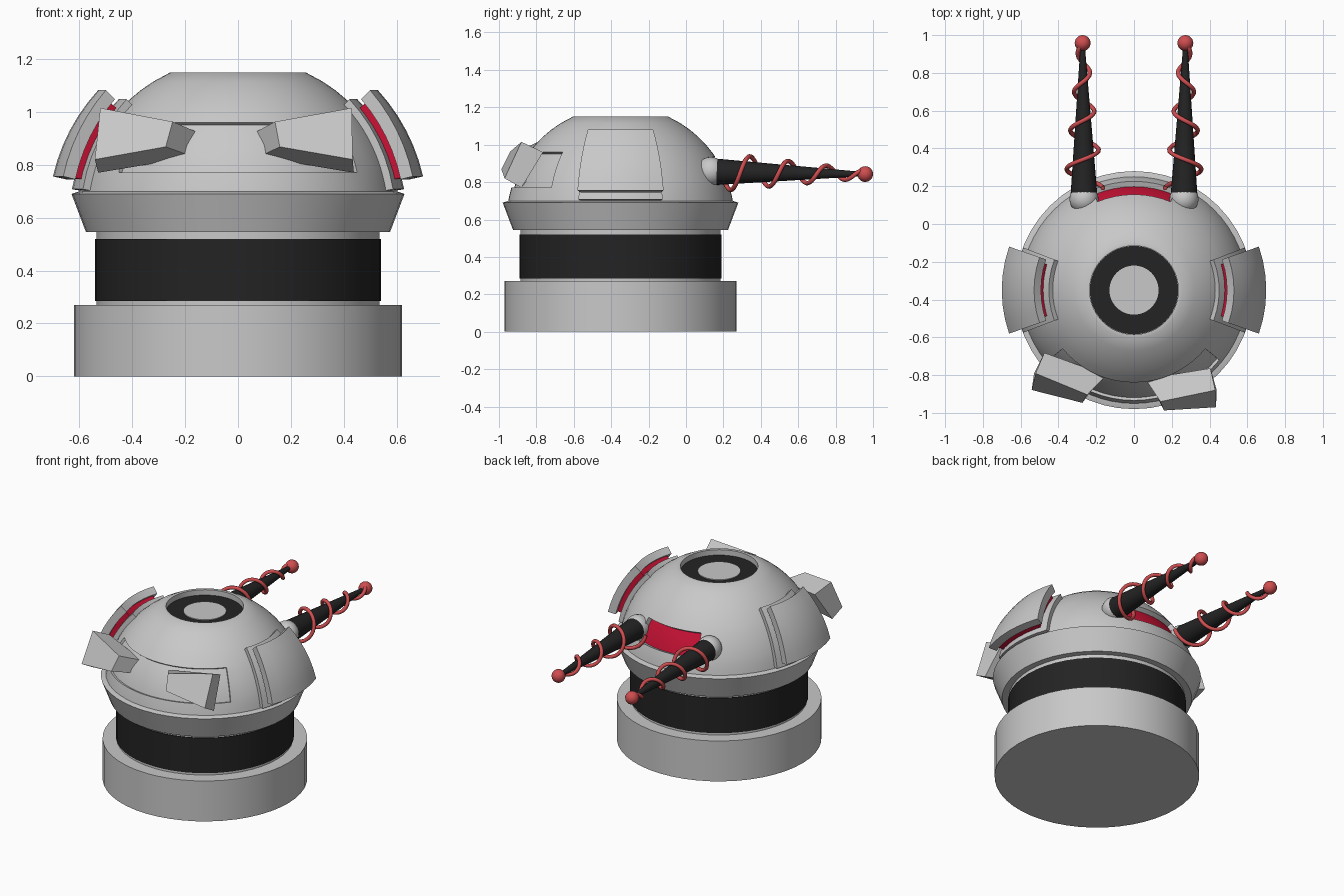
import bpy, bmesh, math
from mathutils import Matrix, Vector

if "Cube" in bpy.data.objects:
    bpy.data.objects.remove(bpy.data.objects["Cube"])

CY = -0.35          # y of the body axis
CZ, R = 0.597, 0.609  # dome sphere centre height and radius


def material(name, rgb):
    m = bpy.data.materials.new(name)
    m.diffuse_color = (*rgb, 1)
    m.use_nodes = True
    m.node_tree.nodes["Principled BSDF"].inputs["Base Color"].default_value = m.diffuse_color
    return m


GREY = material("light grey", (0.58, 0.58, 0.58))
BLACK = material("black", (0.017, 0.017, 0.017))
RED = material("crimson", (0.58, 0.006, 0.035))
CORAL = material("coral red", (0.62, 0.075, 0.08))


def finish(bm, name, mats, smooth=None):
    bmesh.ops.recalc_face_normals(bm, faces=bm.faces)
    me = bpy.data.meshes.new(name)
    bm.to_mesh(me)
    bm.free()
    ob = bpy.data.objects.new(name, me)
    bpy.context.collection.objects.link(ob)
    for m in mats:
        me.materials.append(m)
    if smooth:
        bpy.ops.object.select_all(action='DESELECT')
        ob.select_set(True)
        bpy.context.view_layer.objects.active = ob
        bpy.ops.object.shade_smooth_by_angle(angle=math.radians(smooth))
    return ob


def lathe_bm(profile, segs):
    bm = bmesh.new()
    rings = []
    for r, z in profile:
        if r == 0:
            rings.append([bm.verts.new((0, CY, z))] * segs)
        else:
            rings.append([bm.verts.new((r * math.cos(2 * math.pi * i / segs),
                                        CY + r * math.sin(2 * math.pi * i / segs), z))
                          for i in range(segs)])
    for a, b in zip(rings, rings[1:]):
        for i in range(segs):
            j = (i + 1) % segs
            vs = list(dict.fromkeys([a[i], a[j], b[j], b[i]]))
            bm.faces.new(vs)
    return bm


def lathe(name, profile, mat, segs=48, smooth=30):
    return finish(lathe_bm(profile, segs), name, [mat], smooth)


# Base, neck drum and collar
lathe("base", [(0, 0), (.62, 0), (.62, .27), (0, .27)], GREY)
lathe("neck_core", [(0, .26), (.535, .26), (.535, .55), (0, .55)], GREY)
lathe("neck_band", [(0, .285), (.54, .285), (.54, .52), (0, .52)], BLACK)
lathe("collar", [(0, .545), (.575, .545), (.63, .69), (.598, .70), (0, .70)], GREY)

# Dome with an open rim, a recessed front visor and a red slot at the back
heights = [.695, .73, .77, .795, .83, .865, .90, .935, .96, 1.0, 1.04, 1.08, 1.115, 1.15]
prof = [(math.sqrt(R * R - (z - CZ) ** 2), z) for z in heights]
prof += [(.235, 1.15), (.235, 1.11), (0, 1.11)]
bm = lathe_bm(prof, 64)
bmesh.ops.recalc_face_normals(bm, faces=bm.faces)


def patch(direction, half_angle, z0, z1):
    found = []
    for f in bm.faces:
        c = f.calc_center_median()
        az = math.degrees(math.atan2(c.x, (c.y - CY) * direction))
        if abs(az) < half_angle and z0 < c.z < z1:
            found.append(f)
    return found


visor = patch(-1, 53, .77, .96)
slot = patch(1, 21, .795, .935)
bmesh.ops.inset_region(bm, faces=visor, thickness=.001, depth=-.015, use_even_offset=True)
bmesh.ops.inset_region(bm, faces=slot, thickness=.001, depth=-.03, use_even_offset=True)
for f in slot:
    f.material_index = 1
finish(bm, "dome", [GREY, RED], 30)

# Lens on top
lathe("lens_ring", [(0, 1.105), (.234, 1.105), (.234, 1.115), (0, 1.115)], BLACK)
lathe("lens_centre", [(0, 1.11), (.13, 1.11), (.13, 1.12), (0, 1.12)], GREY)


# Side ears: curved patches of a spherical shell stacked in three layers
def shell(name, side, r0, r1, e0, e1, half_az, mat, n=6):
    bm = bmesh.new()
    grid = {}
    for k, r in enumerate((r0, r1)):
        for i in range(n + 1):
            e = math.radians(e0 + (e1 - e0) * i / n)
            for j in range(n + 1):
                a = math.radians(half_az * (2 * j / n - 1))
                grid[k, i, j] = bm.verts.new((side * r * math.cos(e) * math.cos(a),
                                              CY + r * math.cos(e) * math.sin(a),
                                              CZ + r * math.sin(e)))

    def quad(*keys):
        bm.faces.new([grid[q] for q in keys])
    for i in range(n):
        for k in (0, 1):
            for j in range(n):
                quad((k, i, j), (k, i + 1, j), (k, i + 1, j + 1), (k, i, j + 1))
            j = n * k
            quad((0, i, j), (0, i + 1, j), (1, i + 1, j), (1, i, j))
            quad((0, j, i), (0, j, i + 1), (1, j, i + 1), (1, j, i))
    finish(bm, name, [mat], 30)


for side, tag in ((1, "right"), (-1, "left")):
    shell("ear_inner_plate_" + tag, side, .585, .638, 10, 45, 21, GREY)
    shell("ear_glow_layer_" + tag, side, .63, .675, 13.5, 41, 16.5, RED)
    shell("ear_outer_plate_" + tag, side, .668, .718, 12.8, 42.5, 19.2, GREY)

# Eye blocks: the pair is turned about 5 degrees from straight ahead
eye = [(.43, -.88, 1.015), (.14, -.94, .963), (.158, -.987, .868), (.434, -.97, .82),
       (.405, -.764, .96), (.06, -.82, .92), (.08, -.83, .83), (.438, -.88, .77)]
pivot = Matrix.Translation((0, CY, 0))
mirror = (pivot @ Matrix.Rotation(math.radians(-10.7), 4, 'Z')
          @ Matrix.Scale(-1, 4, (1, 0, 0)) @ pivot.inverted())
for tag, mat in (("right", Matrix.Identity(4)), ("left", mirror)):
    bm = bmesh.new()
    v = [bm.verts.new(mat @ Vector(p)) for p in eye]
    for q in ((0, 1, 2, 3), (7, 6, 5, 4), (0, 4, 5, 1), (1, 5, 6, 2), (2, 6, 7, 3), (3, 7, 4, 0)):
        bm.faces.new([v[i] for i in q])
    finish(bm, "eye_block_" + tag, [GREY])


# Rear antennas: socket, cone, spiral wire and tip ball
def ball(name, loc, r, mat):
    bm = bmesh.new()
    bmesh.ops.create_uvsphere(bm, u_segments=24, v_segments=14, radius=r,
                              matrix=Matrix.Translation(loc))
    finish(bm, name, [mat], 40)


for side, tag in ((1, "right"), (-1, "left")):
    start, tip = Vector((side * .265, .165, .855)), Vector((side * .272, .94, .843))
    axis = tip - start
    ball("antenna_socket_" + tag, (side * .265, .132, .857), .077, GREY)
    ball("antenna_tip_" + tag, (side * .272, .958, .843), .042, CORAL)
    bm = bmesh.new()
    bmesh.ops.create_cone(bm, cap_ends=True, segments=24, radius1=.07, radius2=.012,
                          depth=axis.length,
                          matrix=Matrix.Translation((start + tip) / 2)
                          @ axis.to_track_quat('Z', 'Y').to_matrix().to_4x4())
    finish(bm, "antenna_cone_" + tag, [BLACK], 40)

    cu = bpy.data.curves.new("antenna_coil_" + tag, 'CURVE')
    cu.dimensions = '3D'
    cu.bevel_depth = .012
    cu.bevel_resolution = 2
    cu.use_fill_caps = True
    sp = cu.splines.new('POLY')
    count = 90
    sp.points.add(count - 1)
    for i in range(count):
        y = .19 + .75 * i / (count - 1)
        t = 2 * math.pi * (y - .24) / .205
        r = .095 - .105 * (y - .25)
        c = start + axis * ((y - start.y) / axis.y)
        sp.points[i].co = (c.x + side * r * math.sin(t), y, c.z - r * math.cos(t), 1)
    cu.materials.append(CORAL)
    bpy.context.collection.objects.link(bpy.data.objects.new("antenna_coil_" + tag, cu))
